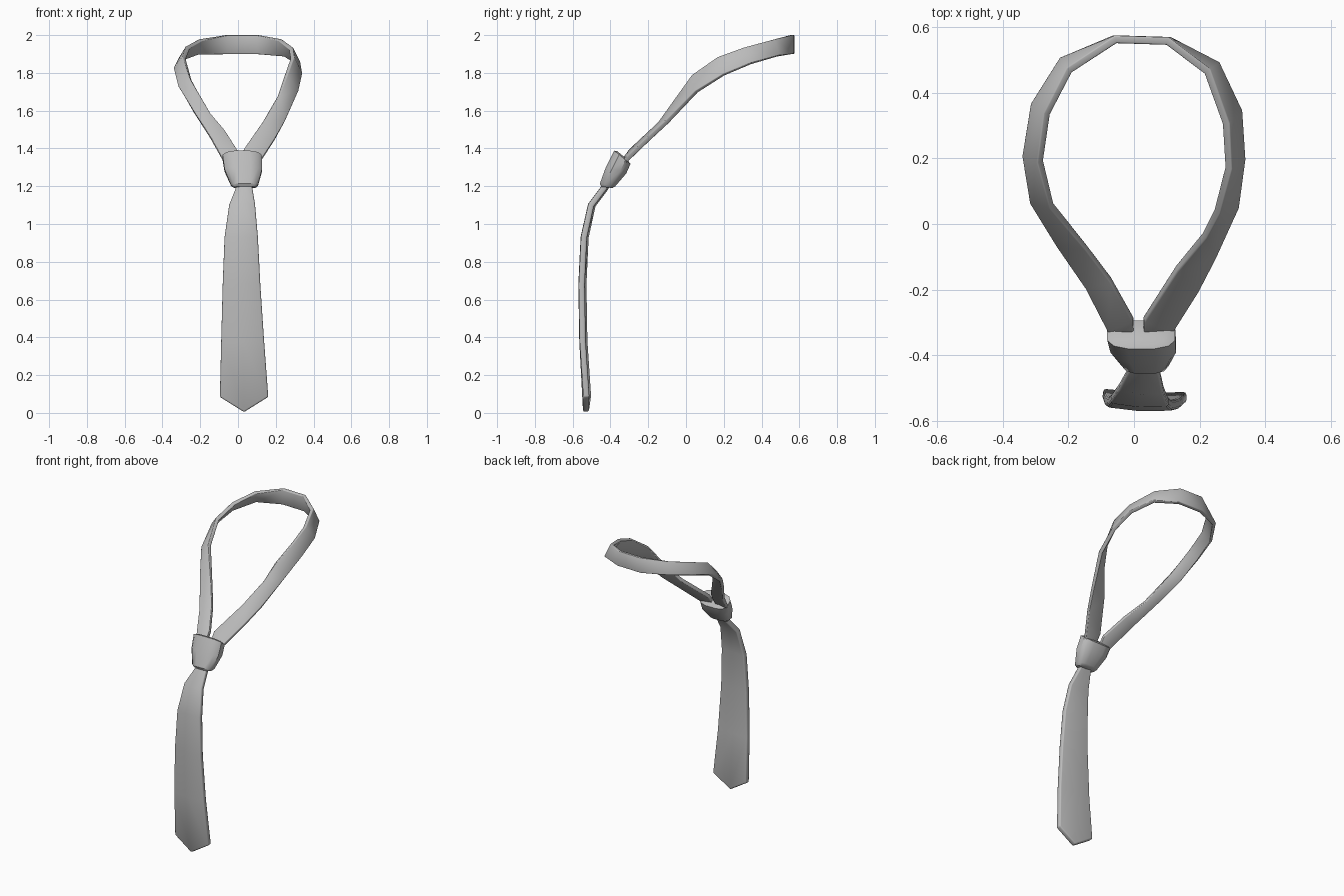
import bpy, bmesh, math
from mathutils import Vector

cube = bpy.data.objects.get("Cube")
if cube:
    bpy.data.objects.remove(cube, do_unlink=True)

grey = bpy.data.materials.new("grey_cloth")
grey.use_nodes = True
grey.diffuse_color = (0.5, 0.5, 0.5, 1)
bsdf = next(n for n in grey.node_tree.nodes if n.type == 'BSDF_PRINCIPLED')
bsdf.inputs["Base Color"].default_value = (0.5, 0.5, 0.5, 1)
bsdf.inputs["Roughness"].default_value = 0.8


def loft(name, rows, closed_rows=False, closed_cols=False, caps=False, thickness=0, bevel=0):
    """Skin a list of equal-length point rows, with optional cloth thickness."""
    bm = bmesh.new()
    grid = [[bm.verts.new(p) for p in row] for row in rows]
    n, m = len(grid), len(grid[0])
    for i in range(n if closed_rows else n - 1):
        for j in range(m if closed_cols else m - 1):
            a, b = grid[i], grid[(i + 1) % n]
            k = (j + 1) % m
            bm.faces.new((a[j], a[k], b[k], b[j]))
    if caps:
        bm.faces.new(grid[0])
        bm.faces.new(grid[-1])
    bmesh.ops.recalc_face_normals(bm, faces=bm.faces)
    mesh = bpy.data.meshes.new(name)
    bm.to_mesh(mesh)
    bm.free()
    mesh.materials.append(grey)
    obj = bpy.data.objects.new(name, mesh)
    bpy.context.collection.objects.link(obj)
    if thickness:
        mod = obj.modifiers.new("Thickness", 'SOLIDIFY')
        mod.thickness = thickness
        mod.offset = 0
    if bevel:
        mod = obj.modifiers.new("Soft edges", 'BEVEL')
        mod.width = bevel
        mod.segments = 2
        mod.limit_method = 'ANGLE'
        mod.angle_limit = math.radians(50)
    bpy.ops.object.select_all(action='DESELECT')
    obj.select_set(True)
    bpy.context.view_layer.objects.active = obj
    bpy.ops.object.shade_smooth_by_angle(angle=math.radians(40))
    return obj


# Neck band: lower outer edge and upper inner edge, from one side of the knot to the other
band_outer = [
    (-0.05, -0.37, 1.29), (-0.08, -0.32, 1.34), (-0.147, -0.19, 1.46), (-0.235, -0.06, 1.595),
    (-0.312, 0.07, 1.725), (-0.332, 0.21, 1.82), (-0.305, 0.365, 1.87), (-0.218, 0.50, 1.90),
    (-0.06, 0.563, 1.90), (0.108, 0.558, 1.90), (0.252, 0.487, 1.89), (0.32, 0.345, 1.85),
    (0.33, 0.20, 1.79), (0.312, 0.055, 1.70), (0.245, -0.10, 1.54), (0.195, -0.20, 1.45),
    (0.12, -0.32, 1.335), (0.08, -0.37, 1.29)]
band_inner = [
    (0.0, -0.34, 1.32), (-0.003, -0.29, 1.385), (-0.07, -0.17, 1.49), (-0.146, -0.07, 1.58),
    (-0.25, 0.055, 1.765), (-0.285, 0.19, 1.88), (-0.265, 0.335, 1.935), (-0.197, 0.468, 1.975),
    (-0.056, 0.562, 2.0), (0.102, 0.557, 2.0), (0.223, 0.464, 1.975), (0.28, 0.305, 1.93),
    (0.288, 0.17, 1.88), (0.253, 0.037, 1.785), (0.215, -0.035, 1.68), (0.13, -0.135, 1.535),
    (0.03, -0.29, 1.39), (0.03, -0.34, 1.32)]
loft("neck_band", list(zip(band_outer, band_inner)), thickness=0.024, bevel=0.004)

# Hanging blade: left x, right x, y, side height, middle height
blade_rows = []
for xl, xr, y, z, zm in [
        (0.0, 0.07, -0.40, 1.25, 1.25), (-0.008, 0.075, -0.432, 1.19, 1.19),
        (-0.045, 0.09, -0.50, 1.10, 1.10), (-0.07, 0.105, -0.538, 0.93, 0.93),
        (-0.08, 0.118, -0.55, 0.68, 0.68), (-0.088, 0.138, -0.545, 0.38, 0.38),
        (-0.095, 0.16, -0.525, 0.085, 0.005)]:
    xm = (xl + xr) / 2
    blade_rows.append([(xl, y + 0.008, z), (xm, y - 0.004, zm), (xr, y - 0.002, z)])
loft("blade", blade_rows, thickness=0.032, bevel=0.008)

# Knot: rounded rectangular rings, each with centre, half depth (y, z) and half width
knot_rings = []
for cx, cy, cz, dy, dz, w in [
        (0.022, -0.338, 1.364, -0.026, 0.022, 0.085),
        (0.022, -0.337, 1.353, -0.044, 0.036, 0.106),
        (0.028, -0.37, 1.285, -0.055, 0.018, 0.102),
        (0.034, -0.415, 1.207, -0.042, 0.007, 0.074),
        (0.035, -0.42, 1.194, -0.030, 0.004, 0.062)]:
    ring = []
    for i in range(12):
        a = math.tau * (i + 0.5) / 12
        s, c = math.sin(a), math.cos(a)
        u = math.copysign(abs(c) ** 0.7, c)
        v = math.copysign(abs(s) ** 0.7, s)
        ring.append(Vector((cx + w * u, cy + dy * v, cz + dz * v)))
    knot_rings.append(ring)
loft("knot", knot_rings, closed_cols=True, caps=True)
